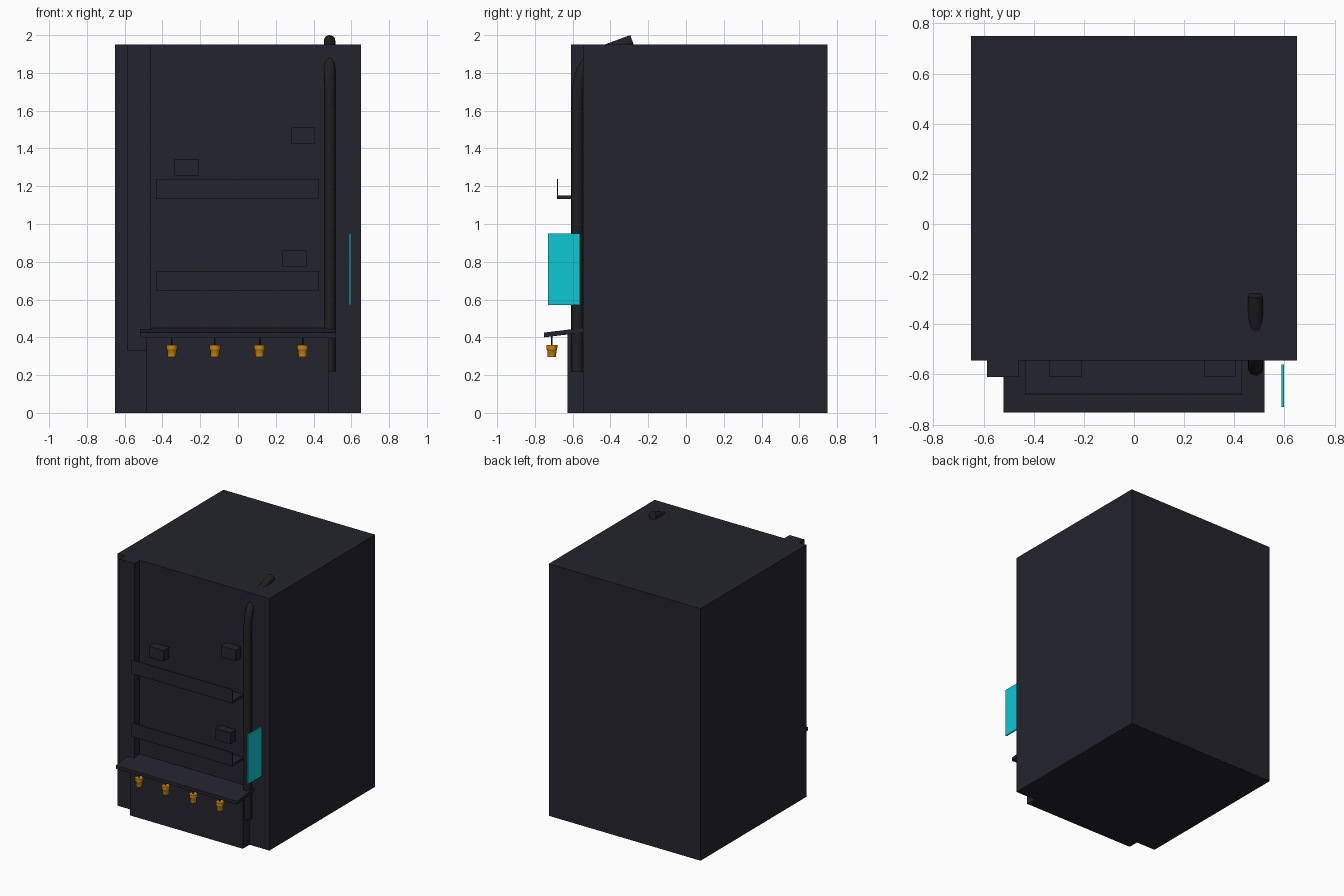
import bpy, bmesh, math
from mathutils import Vector

if "Cube" in bpy.data.objects:
    bpy.data.objects.remove(bpy.data.objects["Cube"])


def material(name, rgb):
    m = bpy.data.materials.new(name)
    m.diffuse_color = (*rgb, 1)
    m.use_nodes = True
    m.node_tree.nodes["Principled BSDF"].inputs["Base Color"].default_value = m.diffuse_color
    return m


DARK = material("dark slate", (0.017, 0.017, 0.026))
BLACK = material("soft black", (0.014, 0.014, 0.016))
CYAN = material("cyan", (0.004, 0.57, 0.65))
ORANGE = material("orange", (0.64, 0.26, 0.004))


def finish(name, bm, mat, smooth=False):
    bmesh.ops.recalc_face_normals(bm, faces=bm.faces)
    me = bpy.data.meshes.new(name)
    bm.to_mesh(me)
    bm.free()
    me.materials.append(mat)
    ob = bpy.data.objects.new(name, me)
    bpy.context.collection.objects.link(ob)
    if smooth:
        bpy.context.view_layer.objects.active = ob
        ob.select_set(True)
        bpy.ops.object.shade_smooth_by_angle(angle=math.radians(35))
        ob.select_set(False)
    return ob


def extrude_x(name, x0, x1, profile, mat):
    """Extrude a closed (y, z) profile along x."""
    bm = bmesh.new()
    f = bm.faces.new([bm.verts.new((x0, y, z)) for y, z in profile])
    r = bmesh.ops.extrude_face_region(bm, geom=[f])
    vs = [v for v in r["geom"] if isinstance(v, bmesh.types.BMVert)]
    bmesh.ops.translate(bm, verts=vs, vec=(x1 - x0, 0, 0))
    return finish(name, bm, mat)


def box(name, x0, x1, y0, y1, z0, z1, mat=DARK):
    return extrude_x(name, x0, x1, [(y0, z0), (y1, z0), (y1, z1), (y0, z1)], mat)


def lathe(name, x, y, rings, sides, mat):
    """Stack of (radius, z) rings, capped at both ends."""
    bm = bmesh.new()
    loops = [[bm.verts.new((x + r * math.cos(2 * math.pi * i / sides),
                            y + r * math.sin(2 * math.pi * i / sides), z))
              for i in range(sides)] for r, z in rings]
    for a, b in zip(loops, loops[1:]):
        for i in range(sides):
            j = (i + 1) % sides
            bm.faces.new((a[i], a[j], b[j], b[i]))
    bm.faces.new(loops[0])
    bm.faces.new(loops[-1])
    return finish(name, bm, mat, True)


def tube(name, x, path, radius, sides, mat):
    """Round tube along a (y, z) path in the plane of constant x."""
    pts = [Vector((x, y, z)) for y, z in path]
    bm = bmesh.new()
    loops = []
    for k, p in enumerate(pts):
        t = (pts[min(k + 1, len(pts) - 1)] - pts[max(k - 1, 0)]).normalized()
        n = Vector((1, 0, 0)).cross(t)
        loops.append([bm.verts.new(p + radius * (math.cos(a) * Vector((1, 0, 0)) + math.sin(a) * n))
                      for a in (2 * math.pi * i / sides for i in range(sides))])
    for a, b in zip(loops, loops[1:]):
        for i in range(sides):
            j = (i + 1) % sides
            bm.faces.new((a[i], a[j], b[j], b[i]))
    bm.faces.new(loops[0])
    bm.faces.new(loops[-1])
    return finish(name, bm, mat, True)


WALL = -0.545

# main block and the raised parts on its front
box("body", -0.65, 0.65, WALL, 0.75, 0, 1.95)
box("left_column", -0.587, -0.46, -0.61, WALL, 0.33, 1.95)
box("counter_base", -0.485, 0.48, -0.627, WALL, 0, 0.42)

# sloping counter
extrude_x("counter_top", -0.52, 0.52,
          [(-0.752, 0.400), (WALL, 0.425), (WALL, 0.450), (-0.752, 0.425)], DARK)

# shelves with a thin upright front lip
for i, z in enumerate((0.645, 1.132)):
    extrude_x(f"shelf_{i + 1}", -0.435, 0.43,
              [(-0.682, z), (WALL, z), (WALL, z + 0.018), (-0.677, z + 0.018),
               (-0.677, z + 0.107), (-0.682, z + 0.107)], DARK)

# small wall blocks
for i, (x, z) in enumerate([(-0.337, 1.257), (0.28, 1.425), (0.235, 0.772)]):
    box(f"wall_block_{i + 1}", x, x + 0.127, -0.61, WALL, z, z + 0.087)

# pipe up the front that bends back and breaks through the roof
tube("pipe", 0.485, [(-0.575, 0.22), (-0.575, 1.62), (-0.573, 1.70), (-0.566, 1.765),
                     (-0.55, 1.815), (-0.522, 1.86), (-0.48, 1.893), (-0.42, 1.922),
                     (-0.285, 1.972)], 0.03, 16, BLACK)

# side sign
box("sign_panel", 0.588, 0.598, -0.73, -0.56, 0.57, 0.95, CYAN)

# hanging lamps under the counter edge
for i, x in enumerate((-0.35, -0.122, 0.114, 0.342)):
    lathe(f"lamp_cord_{i + 1}", x, -0.71, [(0.004, 0.355), (0.004, 0.41)], 6, BLACK)
    lathe(f"lamp_{i + 1}", x, -0.71,
          [(0.022, 0.295), (0.024, 0.33), (0.028, 0.335), (0.029, 0.36)], 12, ORANGE)
